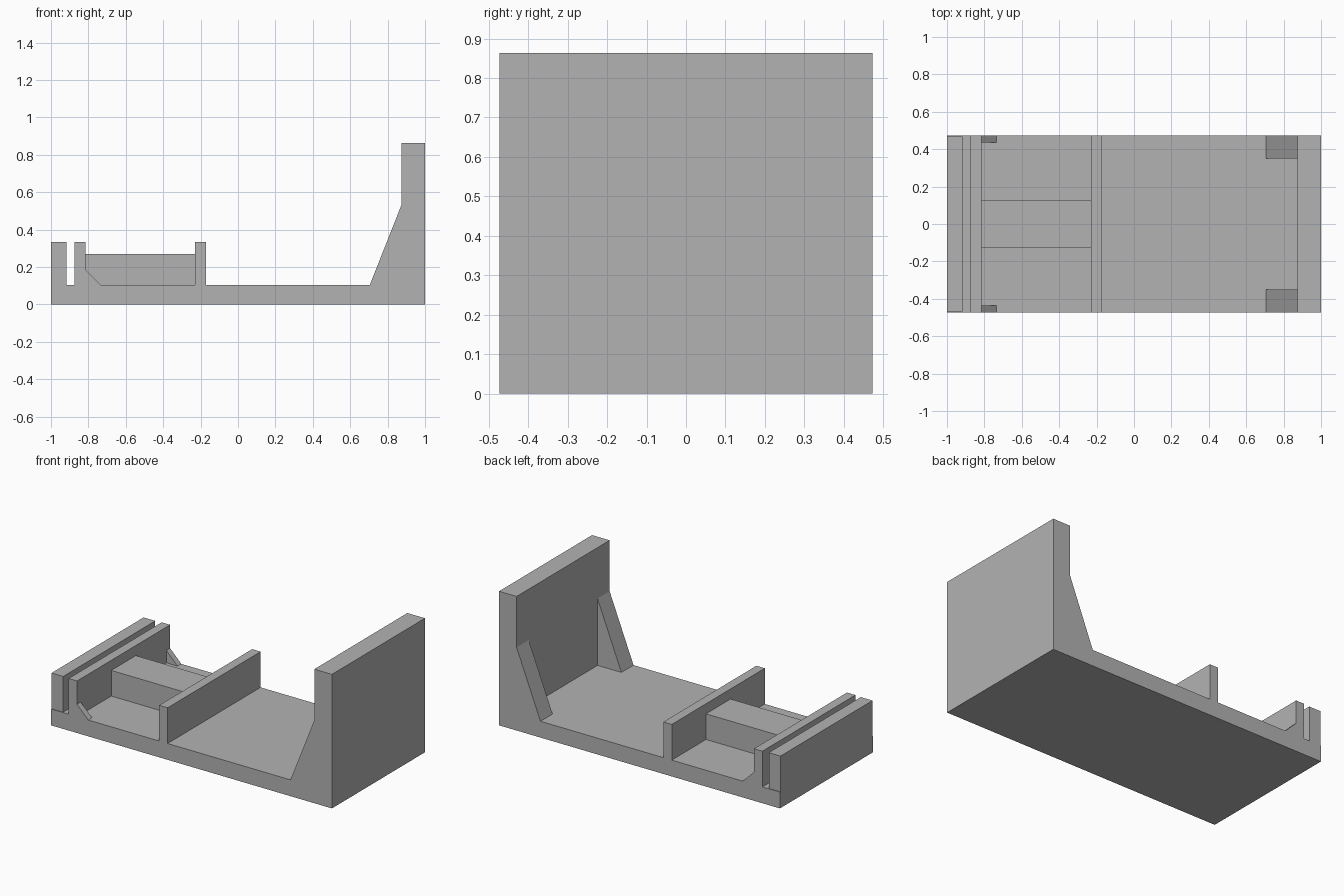
import bpy
import bmesh

cube = bpy.data.objects.get("Cube")
if cube:
    bpy.data.objects.remove(cube, do_unlink=True)

grey = bpy.data.materials.new("plain grey")
grey.use_nodes = True
colour = (0.45, 0.45, 0.45, 1)
grey.diffuse_color = colour
grey.node_tree.nodes["Principled BSDF"].inputs["Base Color"].default_value = colour

HALF = 0.473
FLOOR = 0.105


def extrude_profile(name, profile, y0, y1):
    """Extrude an x-z outline from y0 to y1."""
    bm = bmesh.new()
    face = bm.faces.new([bm.verts.new((x, y0, z)) for x, z in profile])
    moved = bmesh.ops.extrude_face_region(bm, geom=[face])["geom"]
    verts = [v for v in moved if isinstance(v, bmesh.types.BMVert)]
    bmesh.ops.translate(bm, verts=verts, vec=(0, y1 - y0, 0))
    bmesh.ops.recalc_face_normals(bm, faces=bm.faces)
    mesh = bpy.data.meshes.new(name)
    bm.to_mesh(mesh)
    bm.free()
    mesh.materials.append(grey)
    obj = bpy.data.objects.new(name, mesh)
    bpy.context.collection.objects.link(obj)
    return obj


def block(name, x0, x1, z0, z1, half=HALF):
    return extrude_profile(name, [(x0, z0), (x1, z0), (x1, z1), (x0, z1)], -half, half)


# Base and upright plates
block("base_plate", -1, 1, 0, FLOOR)
block("tall_end_wall", 0.875, 1, FLOOR, 0.863)
block("outer_slot_wall", -1, -0.917, FLOOR, 0.335, 0.468)
block("inner_slot_wall", -0.875, -0.815, FLOOR, 0.335)
block("middle_wall", -0.23, -0.17, FLOOR, 0.335)

# Central bar between the low walls
block("centre_bar", -0.815, -0.23, FLOOR, 0.27, 0.125)

# Triangular braces on both sides
for side, sign in (("left", 1), ("right", -1)):
    for name, x_wall, x_foot, top, width in (
        ("tall_brace", 0.875, 0.705, 0.535, 0.123),
        ("small_brace", -0.815, -0.735, 0.185, 0.038),
    ):
        outline = [(x_foot, FLOOR), (x_wall, FLOOR), (x_wall, top)]
        extrude_profile(f"{name}_{side}", outline, sign * HALF, sign * (HALF - width))
